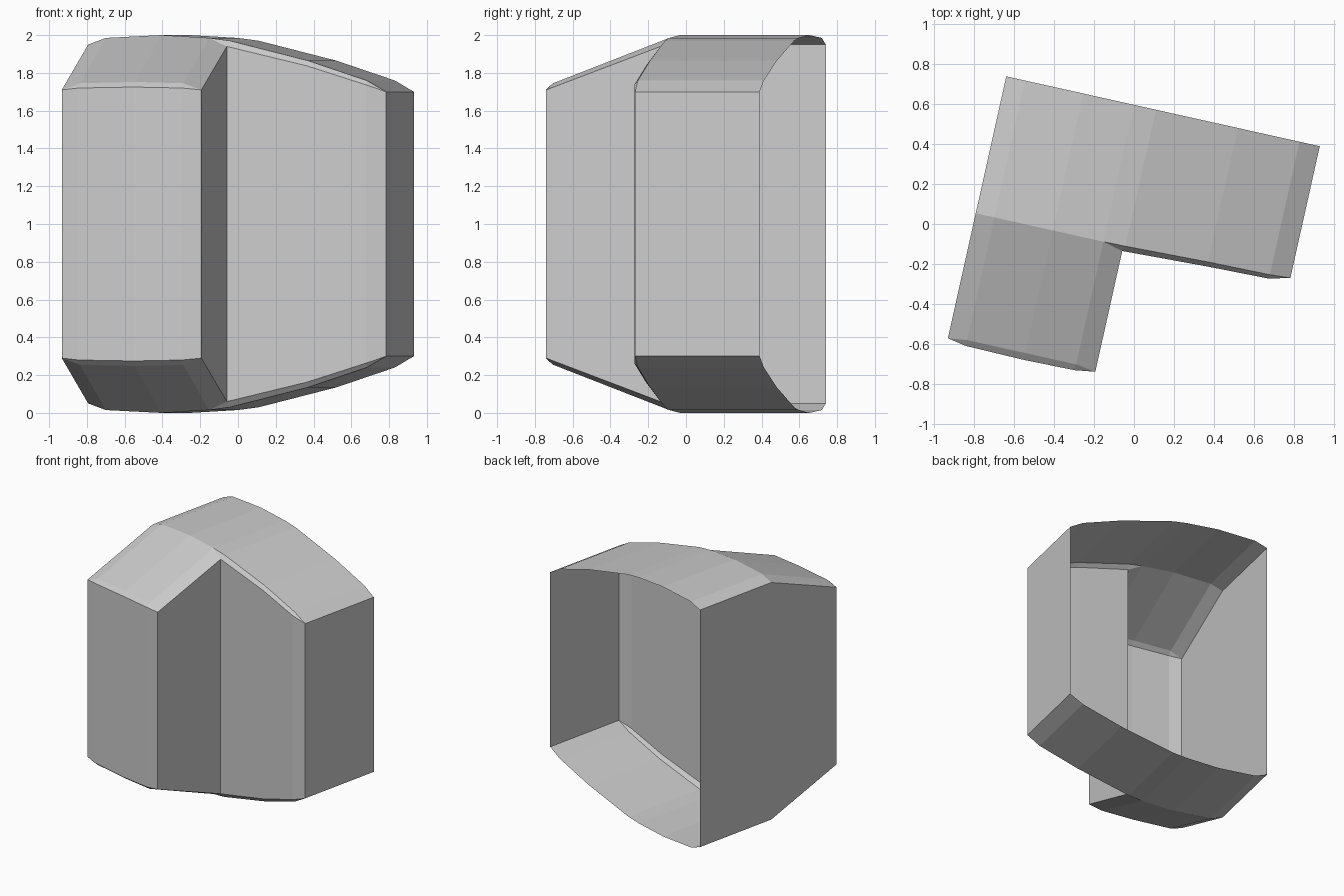
import bpy, bmesh
from mathutils import Vector

if "Cube" in bpy.data.objects:
    bpy.data.objects.remove(bpy.data.objects["Cube"])

# Plan axes of the L-shaped shell, turned slightly on the grid
U, V = Vector((0.976, -0.2176)), Vector((0.2176, 0.976))
bm = bmesh.new()


def place(p):
    xy = U * p[0] + V * p[1]
    return Vector((xy.x, xy.y, p[2]))


def flip(row):
    return [(u, v, 2 - z) for u, v, z in row]


def strip(a, b):
    """Skin two rows; repeated points collapse quads to triangles."""
    for i in range(len(a) - 1):
        pts = list(dict.fromkeys([a[i], a[i + 1], b[i + 1], b[i]]))
        if len(pts) > 2:
            bm.faces.new([bm.verts.new(place(p)) for p in pts])


def both(a, b):
    strip(a, b)
    strip(flip(a), flip(b))


# Arched roof profile along u: (u, front v, z)
roof_front = [(-.786, -.12, 1.95), (-.69, -.12, 1.985), (-.39, -.12, 2.0),
              (-.13, -.12, 1.985), (-.017, -.118, 1.97), (.403, -.105, 1.865),
              (.72, -.1, 1.76), (.824, -.093, 1.70)]
roof_back = [(u, .583, z) for u, v, z in roof_front]
both(roof_back, roof_front)

# Top edges of the upright walls
inner = (-.028, -.145, 1.94)
main_wall = [inner, (.403, -.128, 1.837), (.72, -.12, 1.737), roof_front[-1]]
bay_wall = [(-.786, -.762, 1.71), (-.69, -.78, 1.72), (-.39, -.785, 1.725),
            (-.13, -.78, 1.72), (-.028, -.765, 1.71)]

# Narrow bevel between main front wall and roof
both(roof_front[3:], [inner] + main_wall)

# Sloping roof of the front bay and its bevelled lip
lip = [bay_wall[0], (-.69, -.75, 1.745), (-.39, -.75, 1.752),
       (-.13, -.75, 1.745), bay_wall[-1]]
both(roof_front[:4] + [inner], lip)
both(lip, bay_wall)

# Upright walls all round, leaving the back open
walls = [roof_back[0], roof_front[0]] + bay_wall + main_wall + [roof_back[-1]]
strip(walls, flip(walls))

bmesh.ops.remove_doubles(bm, verts=bm.verts, dist=0.0005)
bmesh.ops.recalc_face_normals(bm, faces=bm.faces)
mesh = bpy.data.meshes.new("open_back_shell")
bm.to_mesh(mesh)
bm.free()
shell = bpy.data.objects.new("open_back_shell", mesh)
bpy.context.collection.objects.link(shell)
